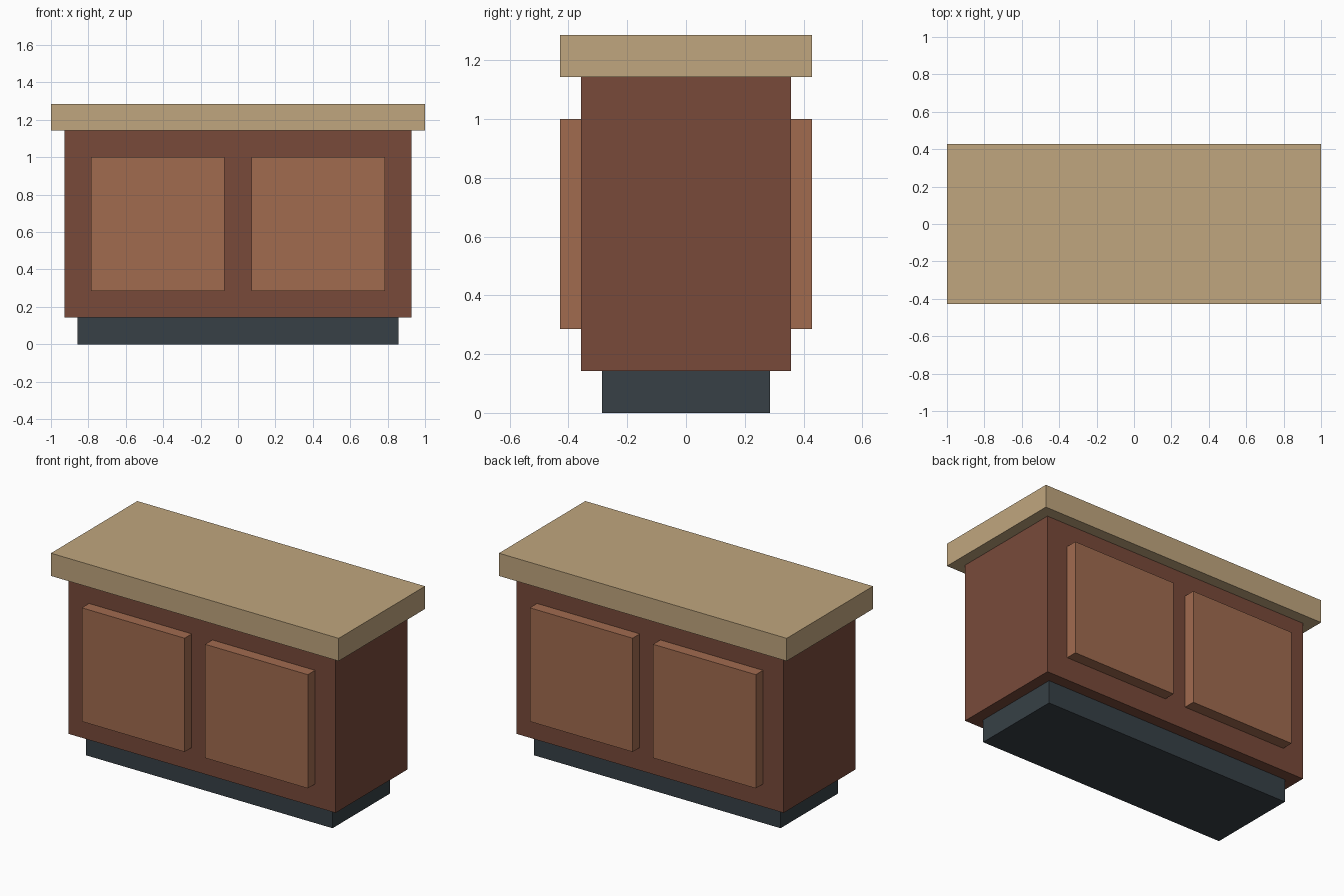
import bpy

cube = bpy.data.objects.get("Cube")
if cube:
    bpy.data.objects.remove(cube, do_unlink=True)

U = 1 / 14  # layout module


def material(name, rgb):
    """Flat material from 8-bit sRGB values."""
    lin = [((c / 255 + 0.055) / 1.055) ** 2.4 for c in rgb]
    mat = bpy.data.materials.new(name)
    mat.use_nodes = True
    mat.diffuse_color = (*lin, 1)
    bsdf = next(n for n in mat.node_tree.nodes if n.type == 'BSDF_PRINCIPLED')
    bsdf.inputs["Base Color"].default_value = (*lin, 1)
    bsdf.inputs["Roughness"].default_value = 0.8
    return mat


def box(name, lo, hi, mat):
    """Box between two corners given in modules."""
    center = [(a + b) / 2 * U for a, b in zip(lo, hi)]
    bpy.ops.mesh.primitive_cube_add(size=1, location=center)
    ob = bpy.context.object
    ob.name = name
    ob.scale = [(b - a) * U for a, b in zip(lo, hi)]
    bpy.ops.object.transform_apply(location=False, rotation=False, scale=True)
    ob.data.materials.append(mat)
    return ob


tan = material("tan_worktop", (192, 166, 126))
brown = material("dark_brown_wood", (120, 74, 58))
light_brown = material("light_brown_wood", (161, 107, 79))
slate = material("slate_plinth", (55, 64, 70))

# Recessed plinth, cabinet body and overhanging worktop
box("plinth", (-12, -4, 0), (12, 4, 2), slate)
box("cabinet_body", (-13, -5, 2), (13, 5, 16), brown)
box("worktop", (-14, -6, 16), (14, 6, 18), tan)

# Two raised door panels on both the front and the back
for side, y0, y1 in (("front", -6, -5), ("back", 5, 6)):
    for hand, x0, x1 in (("right", -11, -1), ("left", 1, 11)):
        box(f"{side}_{hand}_door", (x0, y0, 4), (x1, y1, 14), light_brown)
